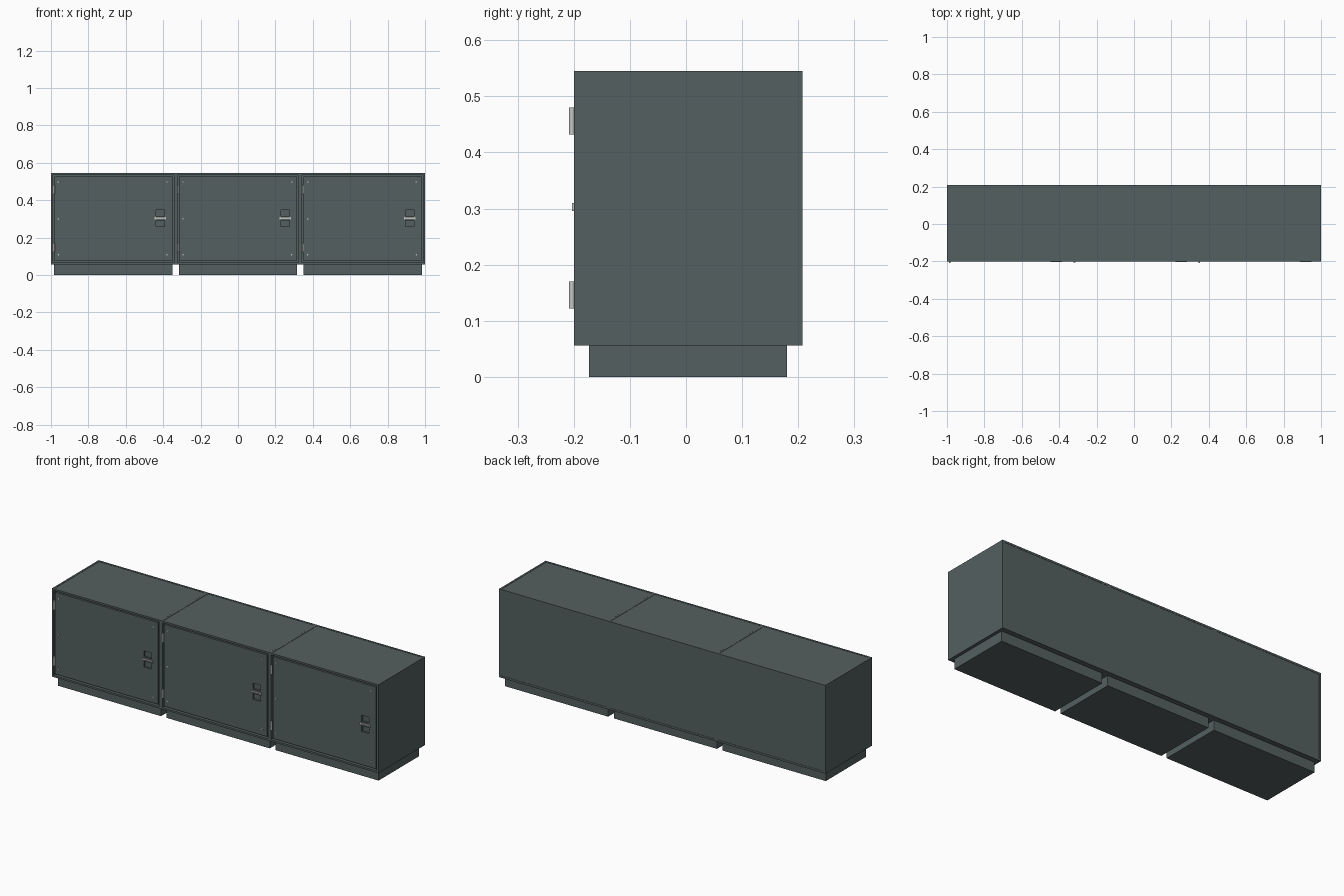
import bpy, bmesh, math
from mathutils import Vector, Matrix

if "Cube" in bpy.data.objects:
    bpy.data.objects.remove(bpy.data.objects["Cube"])


def material(name, rgb):
    m = bpy.data.materials.new(name)
    m.diffuse_color = (*rgb, 1)
    m.use_nodes = True
    m.node_tree.nodes["Principled BSDF"].inputs["Base Color"].default_value = m.diffuse_color
    return m


GREY = material("grey green paint", (0.09, 0.115, 0.115))
STEEL = material("pale steel", (0.55, 0.56, 0.54))


def finish(bm, name, mat):
    bmesh.ops.recalc_face_normals(bm, faces=bm.faces)
    me = bpy.data.meshes.new(name)
    bm.to_mesh(me)
    bm.free()
    me.materials.append(mat)
    ob = bpy.data.objects.new(name, me)
    bpy.context.collection.objects.link(ob)
    return ob


def box_bm(x0, x1, y0, y1, z0, z1):
    bm = bmesh.new()
    bmesh.ops.create_cube(bm, size=1)
    for v in bm.verts:
        v.co = Vector(((x0 + x1) / 2 + v.co.x * (x1 - x0),
                       (y0 + y1) / 2 + v.co.y * (y1 - y0),
                       (z0 + z1) / 2 + v.co.z * (z1 - z0)))
    return bm


def box(name, mat, *b):
    return finish(box_bm(*b), name, mat)


def cylinder(name, mat, centre, r, length, axis, n=16):
    bm = bmesh.new()
    rot = Matrix.Rotation(math.pi / 2, 4, 'X') if axis == 'Y' else Matrix()
    bmesh.ops.create_cone(bm, cap_ends=True, segments=n, radius1=r, radius2=r,
                          depth=length, matrix=Matrix.Translation(centre) @ rot)
    for f in bm.faces:
        f.smooth = len(f.verts) == 4
    for e in bm.edges:
        e.smooth = e.calc_face_angle(0) < math.radians(40)
    return finish(bm, name, mat)


def sink(bm, normal, border, depth):
    """Inset the face looking along normal, then push its middle inwards."""
    bm.normal_update()
    f = max(bm.faces, key=lambda f: f.normal.dot(normal) * 10 + f.calc_area())
    bmesh.ops.inset_region(bm, faces=[f], thickness=border)
    for v in f.verts:
        v.co = v.co.copy()
    res = bmesh.ops.extrude_discrete_faces(bm, faces=[f])
    new = res["faces"][0]
    bmesh.ops.translate(bm, verts=new.verts, vec=Vector(normal) * -depth)


def cabinet(cx):
    # carcass: open front recess, slightly sunk top and back panels
    bm = box_bm(cx - 0.3333, cx + 0.3333, -0.2, 0.208, 0.056, 0.545)
    sink(bm, Vector((0, -1, 0)), 0.014, 0.02)
    sink(bm, Vector((0, 0, 1)), 0.015, 0.0015)
    sink(bm, Vector((0, 1, 0)), 0.015, 0.0015)
    finish(bm, "cabinet_body", GREY)

    # plinth
    box("plinth", GREY, cx - 0.316, cx + 0.316, -0.173, 0.18, 0, 0.0565)

    # door with a sunken latch pocket
    hx = cx + 0.252
    px, pz = (hx - 0.023, hx + 0.023), (0.258, 0.348)
    bm = box_bm(cx - 0.3155, cx + 0.3155, -0.197, -0.179, 0.074, 0.527)
    for axis, cuts in ((Vector((1, 0, 0)), px), (Vector((0, 0, 1)), pz)):
        for c in cuts:
            bmesh.ops.bisect_plane(bm, geom=bm.verts[:] + bm.edges[:] + bm.faces[:],
                                   plane_co=axis * c, plane_no=axis)
    bm.normal_update()
    target = Vector((hx, -0.197, 0.303))
    f = min(bm.faces, key=lambda f: (f.calc_center_median() - target).length)
    new = bmesh.ops.extrude_discrete_faces(bm, faces=[f])["faces"][0]
    bmesh.ops.translate(bm, verts=new.verts, vec=(0, 0.01, 0))
    finish(bm, "door", GREY)

    # latch: bridge across the pocket, steel lever and end blocks
    box("latch_bridge", GREY, hx - 0.023, hx + 0.023, -0.1965, -0.186, 0.290, 0.315)
    box("latch_lever", STEEL, hx - 0.030, hx + 0.030, -0.2025, -0.196, 0.299, 0.306)
    for s in (-1, 1):
        box("latch_end", STEEL, hx + s * 0.028 - 0.003, hx + s * 0.028 + 0.003,
            -0.203, -0.196, 0.2955, 0.3095)

    # hinges
    for z in (0.146, 0.456):
        cylinder("hinge", STEEL, (cx - 0.318, -0.2035, z), 0.0052, 0.048, 'Z')

    # door rivets
    for x, z in ((-0.294, 0.497), (-0.294, 0.3), (-0.294, 0.108),
                 (0.287, 0.497), (0.287, 0.108)):
        cylinder("rivet", STEEL, (cx + x, -0.1975, z), 0.004, 0.003, 'Y', 12)


for i in (-1, 0, 1):
    cabinet(i * 0.6667)
